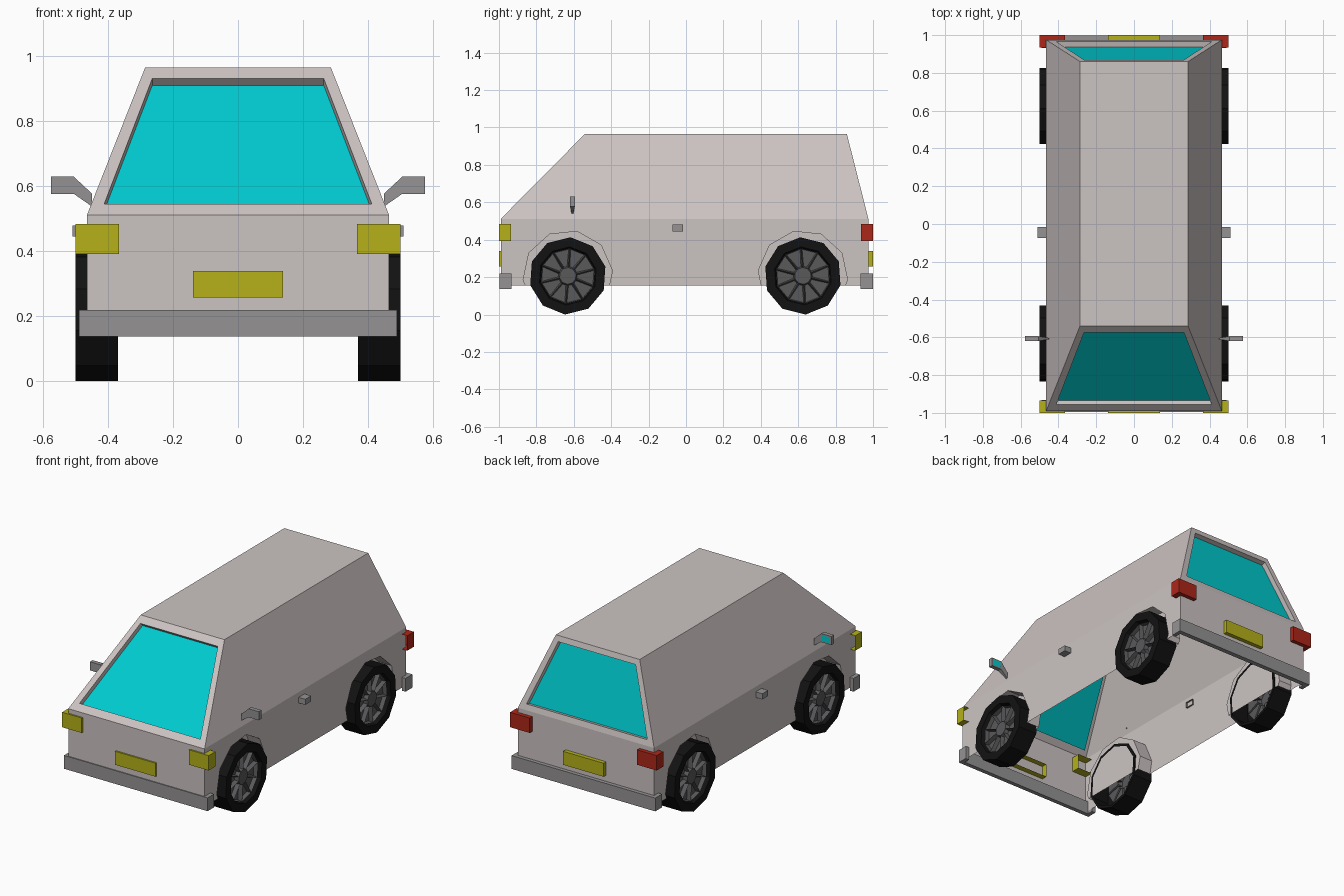
import bpy, bmesh
from math import sin, cos, radians, tau
from mathutils import Vector

if "Cube" in bpy.data.objects:
    bpy.data.objects.remove(bpy.data.objects["Cube"])


def material(name, r, g, b):
    m = bpy.data.materials.new(name)
    m.diffuse_color = (r, g, b, 1)
    m.use_nodes = True
    m.node_tree.nodes["Principled BSDF"].inputs["Base Color"].default_value = m.diffuse_color
    return m


PAINT = material("paint", 0.60, 0.55, 0.54)
GLASS = material("glass", 0.0, 0.60, 0.63)
YELLOW = material("yellow", 0.46, 0.44, 0.01)
RED = material("red", 0.42, 0.02, 0.01)
TRIM = material("trim", 0.30, 0.29, 0.29)
RUBBER = material("rubber", 0.006, 0.006, 0.006)
METAL = material("metal", 0.10, 0.10, 0.105)


def make(name, verts, faces, mat, mirror=False, fix=True):
    mesh = bpy.data.meshes.new(name)
    mesh.from_pydata([tuple(v) for v in verts], [], faces)
    if fix:
        bm = bmesh.new()
        bm.from_mesh(mesh)
        bmesh.ops.recalc_face_normals(bm, faces=bm.faces)
        bm.to_mesh(mesh)
        bm.free()
    mesh.materials.append(mat)
    ob = bpy.data.objects.new(name, mesh)
    bpy.context.collection.objects.link(ob)
    if mirror:
        ob.modifiers.new("mirror", 'MIRROR')
    return ob


def loft(name, rings, mat, caps=(True, True), mirror=False):
    """Skin closed rings of equal length."""
    n = len(rings[0])
    faces = [(k * n + i, k * n + (i + 1) % n, (k + 1) * n + (i + 1) % n, (k + 1) * n + i)
             for k in range(len(rings) - 1) for i in range(n)]
    if caps[0]:
        faces.append(tuple(range(n)))
    if caps[1]:
        faces.append(tuple(range((len(rings) - 1) * n, len(rings) * n)))
    return make(name, [v for r in rings for v in r], faces, mat, mirror)


def circle(x, r, cy, cz, phase):
    return [(x, cy + r * cos(radians(phase) + i * tau / 10),
             cz + r * sin(radians(phase) + i * tau / 10)) for i in range(10)]


def rect(x0, x1, y0, y1, z):
    return [(x0, y0, z), (x1, y0, z), (x1, y1, z), (x0, y1, z)]


def shell_y(name, x0, x1, z0, z1, y_out, y_in, mat, mirror=False):
    """Box with its inward end (y_in) left open."""
    ring = lambda y: [(x0, y, z0), (x1, y, z0), (x1, y, z1), (x0, y, z1)]
    return loft(name, [ring(y_out), ring(y_in)], mat, (True, False), mirror)


# Body: lofted closed solid, wheel wells cut out, bottom opened afterwards
BOTTOM = 0.155
lower = rect(-0.465, 0.465, -0.99, 0.975, BOTTOM)
waist = rect(-0.465, 0.465, -0.99, 0.975, 0.512)
roof = rect(-0.286, 0.286, -0.54, 0.86, 0.966)
body = loft("body", [lower, waist, roof], PAINT)
for y, phase in ((-0.632, 78), (0.625, 102)):
    for s in (-1, 1):
        cutter = loft("wheel_well_cutter", [circle(s * 0.376, 0.24, y, 0.21, phase),
                                            circle(s * 0.6, 0.24, y, 0.21, phase)], PAINT)
        cutter.hide_render = True
        mod = body.modifiers.new("well", 'BOOLEAN')
        mod.operation, mod.solver, mod.object = 'DIFFERENCE', 'EXACT', cutter
dg = bpy.context.evaluated_depsgraph_get()
cut_mesh = bpy.data.meshes.new_from_object(body.evaluated_get(dg))
body.modifiers.clear()
body.data = cut_mesh
for ob in [o for o in bpy.data.objects if o.name.startswith("wheel_well_cutter")]:
    bpy.data.objects.remove(ob)

# Remove the floor and the two faces that become window frames
bm = bmesh.new()
bm.from_mesh(body.data)
gone = []
for f in bm.faces:
    floor = all(abs(v.co.z - BOTTOM) < 1e-3 for v in f.verts)
    end = abs(f.normal.y) > 0.5 and f.calc_center_median().z > 0.55
    if floor or end:
        gone.append(f)
bmesh.ops.delete(bm, geom=gone, context='FACES_ONLY')
bm.to_mesh(body.data)
bm.free()

# Window frames with recessed glass
for name, yb, yt in (("windshield", -0.99, -0.54), ("rear_window", 0.975, 0.86)):
    def on_slope(x, z):
        return Vector((x, yb + (yt - yb) * (z - 0.512) / 0.454, z))
    outer = [on_slope(*p) for p in ((-0.465, 0.512), (0.465, 0.512), (0.286, 0.966), (-0.286, 0.966))]
    hole = [on_slope(*p) for p in ((-0.412, 0.546), (0.412, 0.546), (0.264, 0.932), (-0.264, 0.932))]
    inward = (outer[1] - outer[0]).cross(outer[3] - outer[0]).normalized()
    if inward.y * yb > 0:
        inward.negate()
    pane = [p + inward * 0.03 for p in hole]
    loft(name + "_frame", [outer, hole, pane], PAINT, (False, False))
    make(name, pane, [(0, 1, 2, 3) if yb < 0 else (3, 2, 1, 0)], GLASS, fix=False)

# Lights and plates
for name, y_out, y_in, mat in (("headlight", -1.0, -0.935, YELLOW), ("tail_light", 1.0, 0.935, RED)):
    shell_y(name, 0.366, 0.5, 0.392, 0.484, y_out, y_in, mat, True)
shell_y("front_plate", -0.138, 0.138, 0.257, 0.34, -1.0, -0.955, YELLOW)
shell_y("rear_plate", -0.138, 0.138, 0.257, 0.34, 1.0, 0.95, YELLOW)

# Bumpers: C-shaped bars wrapping round the corners
for name, s, y0 in (("front_bumper", -1, 0.996), ("rear_bumper", 1, 0.999)):
    half = [(0.49, y0), (0.49, 0.933), (0.465, 0.933), (0.465, 0.97)]
    plan = half + [(-x, y) for x, y in reversed(half)]
    loft(name, [[(x, s * y, z) for x, y in plan] for z in (0.137, 0.219)], TRIM)

# Door handles, open on the inside of the body
loft("door_handle", [[(x, -0.073, 0.445), (x, -0.016, 0.445), (x, -0.016, 0.48), (x, -0.073, 0.48)]
                     for x in (0.51, 0.455)], TRIM, (True, False), True)

# Door mirrors: housing with a thinner arm down to the body
outline = [(0.576, 0.577, 1), (0.576, 0.63, 1), (0.506, 0.63, 1),
           (0.45, 0.578, 0.3), (0.45, 0.538, 0.3), (0.506, 0.577, 1)]
loft("door_mirror", [[(x, -0.607 + s * 0.013 * t, z) for x, z, t in outline] for s in (-1, 1)],
     TRIM, mirror=True)
make("mirror_glass", [(x, -0.593, z) for x, z in
                      ((0.568, 0.585), (0.514, 0.585), (0.514, 0.622), (0.568, 0.622))],
     [(0, 1, 2, 3)], GLASS, True, fix=False)

# Wheels: ten-sided tyre shell and a rim with wedge-shaped recesses
tyre_profile = [(0.37, 0.19), (0.37, 0.207), (0.5, 0.207), (0.5, 0.156), (0.476, 0.148)]
for end, y, phase in (("front", -0.632, 86), ("rear", 0.625, 94)):
    loft(end + "_tyre", [circle(x, r, y, 0.2065, phase) for x, r in tyre_profile],
         RUBBER, (False, False), True)
    rim = loft(end + "_rim", [circle(0.478, r, y, 0.2065, phase) for r in (0.15, 0.045)],
               METAL, (False, True), True)
    bm = bmesh.new()
    bm.from_mesh(rim.data)
    bm.normal_update()
    bmesh.ops.reverse_faces(bm, faces=[f for f in bm.faces if f.normal.x < 0])
    wedges = [f for f in bm.faces if len(f.verts) == 4]
    bmesh.ops.inset_individual(bm, faces=wedges, thickness=0.009, depth=-0.025)
    bm.to_mesh(rim.data)
    bm.free()
